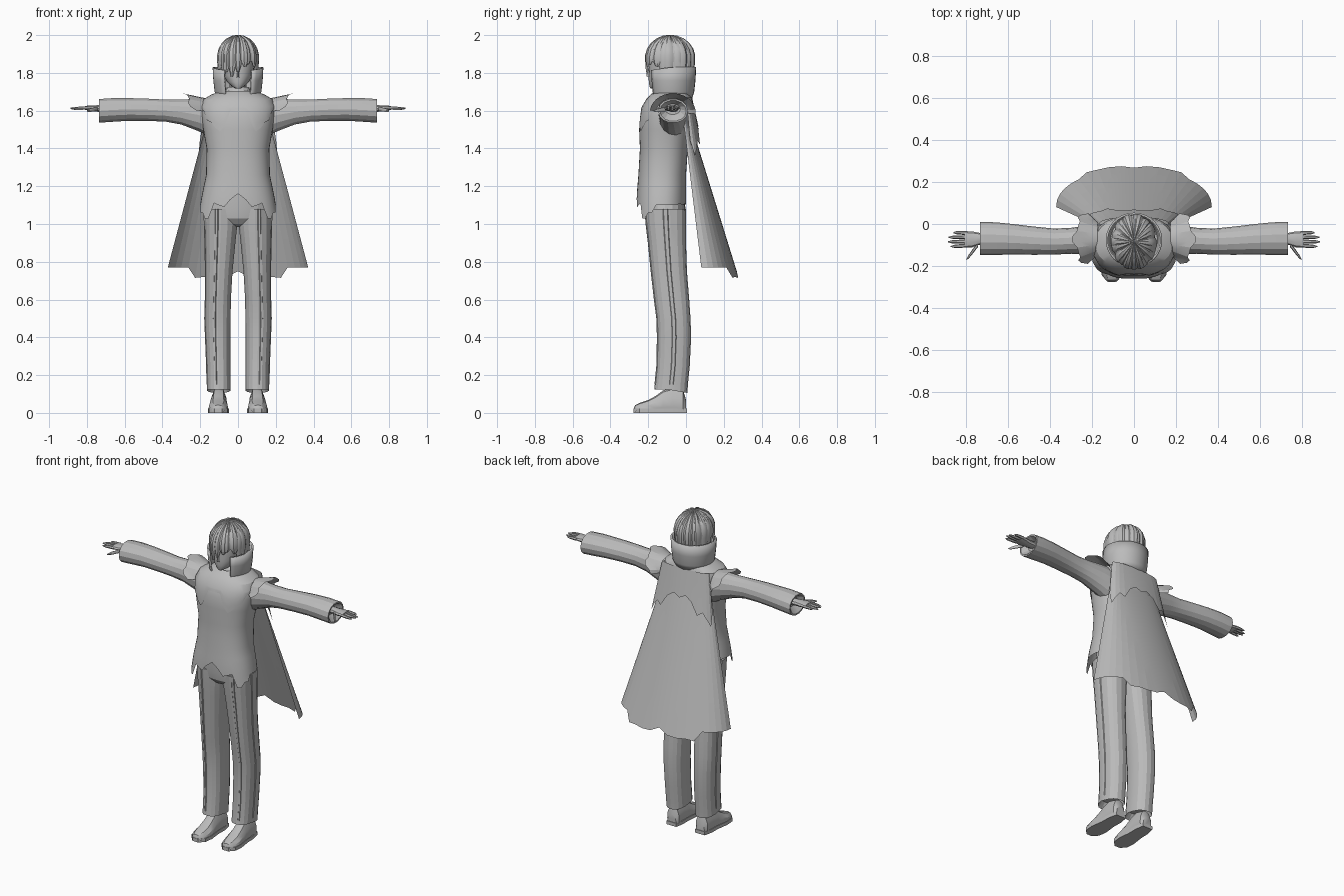
import bpy, math
from math import sin, cos, pi, radians

if "Cube" in bpy.data.objects:
    bpy.data.objects.remove(bpy.data.objects["Cube"])

grey = bpy.data.materials.new("plain grey")
grey.diffuse_color = (0.5, 0.5, 0.5, 1)
grey.use_nodes = True
grey.node_tree.nodes["Principled BSDF"].inputs["Base Color"].default_value = grey.diffuse_color


def lerp(a, b, t):
    return a + (b - a) * t


def interp(table, z):
    """Linear lookup in rows sorted by falling first value."""
    for a, b in zip(table, table[1:]):
        if z >= b[0]:
            t = min(1, (a[0] - z) / (a[0] - b[0]))
            return [lerp(p, q, t) for p, q in zip(a[1:], b[1:])]
    return table[-1][1:]


def skin(name, rings, closed=True, caps=(False, False), mirror=False, thick=0, smooth=14):
    """Join equal-length rings of points with quads."""
    n = len(rings[0])
    verts = [p for r in rings for p in r]
    faces = []
    for i in range(len(rings) - 1):
        for k in range(n if closed else n - 1):
            j = (k + 1) % n
            faces.append((i * n + k, i * n + j, (i + 1) * n + j, (i + 1) * n + k))
    if caps[0]:
        faces.append(tuple(range(n))[::-1])
    if caps[1]:
        faces.append(tuple(range((len(rings) - 1) * n, len(rings) * n)))
    me = bpy.data.meshes.new(name)
    me.from_pydata(verts, [], faces)
    me.materials.append(grey)
    ob = bpy.data.objects.new(name, me)
    bpy.context.collection.objects.link(ob)
    if thick:
        m = ob.modifiers.new("thickness", 'SOLIDIFY')
        m.thickness = thick
        m.offset = 0
    if mirror:
        ob.modifiers.new("mirror", 'MIRROR')
    bpy.context.view_layer.objects.active = ob
    ob.select_set(True)
    bpy.ops.object.shade_smooth_by_angle(angle=radians(smooth))
    ob.select_set(False)
    return ob


def oval(z, cx, hw, yf, yb, n=16, e=0.85):
    """Horizontal rounded ring, starting at the front."""
    return [(cx + hw * pw(sin(2 * pi * k / n), e),
             (yf + yb) / 2 - (yb - yf) / 2 * pw(cos(2 * pi * k / n), e), z) for k in range(n)]


def pw(v, e):
    return math.copysign(abs(v) ** e, v)


def xring(x, y0, y1, z0, z1, n=14, e=0.95):
    """Ring around the x axis."""
    return [(x, (y0 + y1) / 2 + (y1 - y0) / 2 * pw(cos(2 * pi * k / n), e),
             (z0 + z1) / 2 + (z1 - z0) / 2 * pw(sin(2 * pi * k / n), e)) for k in range(n)]


# Coat: ring table (z, half width, front y, back y) shared with the mantle
BODY = [(1.705, .075, -.15, -.01), (1.688, .13, -.178, .015), (1.66, .178, -.205, .027),
        (1.62, .195, -.228, .032), (1.57, .194, -.243, .03), (1.50, .184, -.248, .024), (1.40, .166, -.244, .01), (1.26, .169, -.252, 0),
        (1.14, .194, -.262, 0), (1.02, .213, -.266, 0)]


def body_shell(name, levels, hem, off):
    def point(k, z):
        hw, yf, yb = interp(BODY, z)
        a = 2 * pi * k / 40
        return ((hw + off) * pw(sin(a), .86),
                (yf + yb) / 2 - ((yb - yf) / 2 + off) * pw(cos(a), .86), z)
    ends = hem + hem[-2:0:-1]
    rows = [[point(k, z) for k in range(40)] for z in levels]
    for t in (.35, .7, 1):
        rows.append([point(k, lerp(levels[-1], ends[k], t)) for k in range(40)])
    return skin(name, rows, smooth=25)


coat_hem = [1.16, 1.13, 1.09, 1.10, 1.11, 1.03, 1.03, 1.06, 1.06, 1.10, 1.10,
            1.10, 1.10, 1.10, 1.10, 1.11, 1.10, 1.10, 1.11, 1.10, 1.10]
body_shell("coat", [z for z, *_ in BODY[:7]] + [1.33, 1.26, 1.20], coat_hem, 0)
mantle_hem = [1.60, 1.60, 1.52, 1.49, 1.51, 1.54, 1.55, 1.60, 1.61, 1.61, 1.61,
              1.61, 1.60, 1.56, 1.50, 1.53, 1.49, 1.50, 1.55, 1.54, 1.54]
body_shell("chest_mantle", [z for z, *_ in BODY[:4]], mantle_hem, .006)

# Sleeves with an open cuff
ARM = [(.15, -.14, .0, 1.46, 1.665), (.21, -.145, -.005, 1.49, 1.665), (.30, -.142, -.018, 1.525, 1.66),
       (.38, -.146, -.022, 1.54, 1.66), (.48, -.147, -.012, 1.545, 1.665), (.58, -.145, .0, 1.545, 1.668),
       (.66, -.148, .008, 1.54, 1.668), (.735, -.147, .01, 1.535, 1.663)]
inner = [(.735, -.138, .001, 1.544, 1.654), (.70, -.11, -.03, 1.58, 1.635)]
skin("sleeve", [xring(*r) for r in ARM + inner], caps=(False, True), mirror=True)

# Flared shoulder caps with a jagged rim
cap_rows = []
for i in range(4):
    row = []
    for k in range(15):
        a = radians(lerp(-85, 95, k / 14))
        t = i / 3
        reach = .04 + .06 * max(0, cos(a)) + (.02 if k % 5 in (1, 2) else 0)
        r = lerp(.075, .09, t)
        row.append((.175 + t * reach, -.07 + (r + .025 * t) * 1.05 * sin(a), 1.592 + (r + .01 * t) * cos(a)))
    cap_rows.append(row)
skin("shoulder_cap", cap_rows, closed=False, mirror=True)


# Cape and short back mantle: curved sheets with a stepped hem
def sheet(name, top, bottom, half, mid, rows):
    hem = half + [mid] + half[::-1]
    n = len(hem)
    z0, w0, ye0, yc0 = top
    zb, w1, ye1, yc1 = bottom
    grid = []
    for i in range(rows + 1):
        row = []
        for k in range(n):
            s = pi / 2 * (2 * k / (n - 1) - 1)
            z = lerp(z0, hem[k], i / rows)
            u = (z0 - z) / (z0 - zb)
            w, ye, yc = lerp(w0, w1, u), lerp(ye0, ye1, u), lerp(yc0, yc1, u)
            row.append((w * sin(s), ye + (yc - ye) * max(0, cos(s)) ** .9, z))
        grid.append(row)
    return skin(name, grid, closed=False, smooth=4)


sheet("cape", (1.60, .15, -.02, .005), (.72, .385, .087, .278),
      [.77, .77, .77, .77, .77, .77, .715, .72, .715, .72], .75, 9)
sheet("back_mantle", (1.67, .165, .0, .032), (1.36, .215, .03, .1),
      [1.44, 1.36, 1.40, 1.44, 1.42, 1.49, 1.52], 1.50, 4)

# Trousers: hips and legs (z, centre x, half width, front y, back y)
skin("hips", [oval(z, 0, w, f, b, 20) for z, w, f, b in
              [(1.18, .15, -.22, -.01), (1.08, .17, -.22, -.003), (1.03, .16, -.213, -.005),
               (1.0, .08, -.19, -.025), (.985, .03, -.15, -.06)]], caps=(True, True))
LEG = [(1.08, .09, .09, -.218, 0), (1.0, .09, .088, -.212, 0), (.9, .094, .081, -.2, 0),
       (.75, .1, .072, -.185, .005), (.6, .105, .068, -.168, .017), (.5, .107, .069, -.155, .024),
       (.4, .106, .066, -.152, .027), (.25, .103, .063, -.155, .02), (.15, .102, .062, -.165, .01),
       (.11, .102, .062, -.168, .008)]
leg = [oval(*r, n=18) for r in LEG]
leg[-1] = [(x, y, .12 - .16 * (y + .08) if y > -.08 else .125) for x, y, z in leg[-1]]
leg.append(oval(.16, .102, .045, -.14, -.01, n=18))
skin("trouser_leg", leg, caps=(True, True), mirror=True)
# Raised seams down the front and the outer side
for name, ang in (("front_seam", 12), ("outer_seam", 90)):
    rows = []
    for z, cx, hw, f, b in LEG[:-1]:
        rows.append([(cx + (hw + o) * pw(sin(radians(ang) + d), .85),
                      (f + b) / 2 - ((b - f) / 2 + o) * pw(cos(radians(ang) + d), .85), z)
                     for d, o in ((-.1, -.002), (-.06, .003), (.06, .003), (.1, -.002))])
    skin(name, rows, closed=False, mirror=True)

# Shoes: sections from heel to toe (y, half width, top z)
SHOE = [(.0, .03, .07), (-.015, .042, .12), (-.07, .043, .135), (-.12, .045, .12),
        (-.16, .049, .09), (-.2, .053, .068), (-.245, .046, .053), (-.268, .03, .042), (-.275, .015, .03)]
rings = []
for y, w, h in SHOE:
    rings.append([(.1 - y * .02 + w * sx, y, h * hz) for sx, hz in
                  ((-.85, .03), (.85, .03), (1, .25), (.92, .6), (.55, .92), (0, 1), (-.55, .92), (-.92, .6), (-1, .25))])
skin("shoe", rings, caps=(True, True), mirror=True, smooth=30)
SOLE = [(.004, .034), (-.05, .045), (-.11, .045), (-.19, .055), (-.245, .049), (-.277, .02)]
skin("sole", [[(.1 - y * .02 + s * w, y, z) for s, z in ((-1, 0), (1, 0), (1, .022), (-1, .022))]
              for y, w in SOLE], caps=(True, True), mirror=True)

# Hands
skin("palm", [xring(x, a, b, c, d, 10) for x, a, b, c, d in
              [(.70, -.095, -.04, 1.592, 1.63), (.74, -.1, -.042, 1.593, 1.63), (.775, -.112, -.035, 1.598, 1.628),
               (.81, -.112, -.035, 1.603, 1.626)]], caps=(True, True), mirror=True, smooth=30)


def finger(name, p, q, r):
    rings = []
    for t, f in ((0, 1), (.4, .95), (.8, .75), (1, .25)):
        x, y, z = [lerp(a, b, t) for a, b in zip(p, q)]
        rings.append([(x, y + r * f * cos(k * pi / 3), z + r * f * sin(k * pi / 3)) for k in range(6)])
    skin(name, rings, caps=(True, True), mirror=True, smooth=40)


for i, tip in enumerate((.862, .885, .889, .875)):
    y = -.043 - .02 * i
    finger("finger_%d" % (i + 1), (.795, y, 1.614), (tip, y * 1.1 + .006, 1.613 - .003 * (i % 2)), .0095)
finger("thumb", (.745, -.098, 1.61), (.80, -.17, 1.598), .012)

# Neck with a small inner collar, and the head
skin("neck", [oval(z, 0, .045, -.125, -.03, 14) for z in (1.64, 1.70, 1.77)], smooth=40)
skin("inner_collar", [oval(z, 0, w, -.075 - w, -.075 + w, 16) for z, w in ((1.665, .08), (1.70, .064), (1.725, .056))],
     thick=.006)
HEAD = [(1.718, .014, -.188, -.15), (1.728, .032, -.193, -.10), (1.752, .058, -.197, -.04),
        (1.785, .077, -.198, .0), (1.83, .087, -.196, .02), (1.88, .092, -.198, .032),
        (1.93, .085, -.185, .02), (1.97, .055, -.145, -.02)]
skin("head", [oval(z, 0, w, f, b, 20, .95) for z, w, f, b in HEAD], caps=(True, True), smooth=50)
skin("nose", [[(-.009, -.192, 1.775), (0, -.21, 1.782), (.009, -.192, 1.775)],
              [(-.004, -.192, 1.825), (0, -.199, 1.825), (.004, -.192, 1.825)]], caps=(True, True))

# High standing collar, open at the front
rows = []
for z, w in ((1.665, .108), (1.70, .119), (1.76, .126), (1.83, .13)):
    row = []
    for k in range(25):
        a = radians(lerp(34, 326, k / 24))
        drop = .018 * max(0, cos(a)) if z > 1.8 else 0
        row.append((w * sin(a), -.077 - w * .97 * cos(a), z - drop))
    rows.append(row)
skin("high_collar", rows, closed=False, thick=.01)


# Hair: under cap and overlapping ridged locks following an ellipsoid
def scalp(a, h, off):
    """a: angle from the front, h: height; tapering below the widest level."""
    u = max(0, min(1, (h - 1.88) / .113))
    r = math.sqrt(max(0, 1 - u * u)) - max(0, 1.88 - h) * .6
    return ((.103 + off) * r * sin(a), -.085 - (.127 + off) * r * cos(a), h + off * u)


def lock(name, a, width, end, lift):
    rings = []
    for i in range(10):
        t = i / 9
        h = 1.88 + .113 * cos(t / .6 * pi / 2) if t < .6 else lerp(1.88, end, (t - .6) / .4)
        w = width * (1 if t < .75 else 1 - .7 * (t - .75) / .25)
        rings.append([scalp(a + w * s, h, o) for s, o in
                      ((-.5, lift - .005), (-.2, lift + .003), (.2, lift + .003), (.5, lift - .005))])
    skin(name, rings, closed=False, smooth=35)


skin("hair_cap", [[scalp(2 * pi * k / 24, 1.88 + .112 * cos(i * pi / 12) if i < 7 else
                         (1.86 if cos(2 * pi * k / 24) > .5 else 1.79), 0)
                   for k in range(24)] for i in range(8)], caps=(True, False), smooth=40)
for k in range(20):
    deg = k * 18 + 5 * sin(k * 2.3)
    side = (deg + 180) % 360 - 180
    if abs(side) > 60:
        end = 1.775
    elif side > 0:
        end = 1.845 - .012 * (k % 2)
    else:
        end = 1.805 - .025 * (k % 2)
    lock("hair_lock_%02d" % k, radians(deg), radians(25), end, .003 + .003 * (k % 2))
